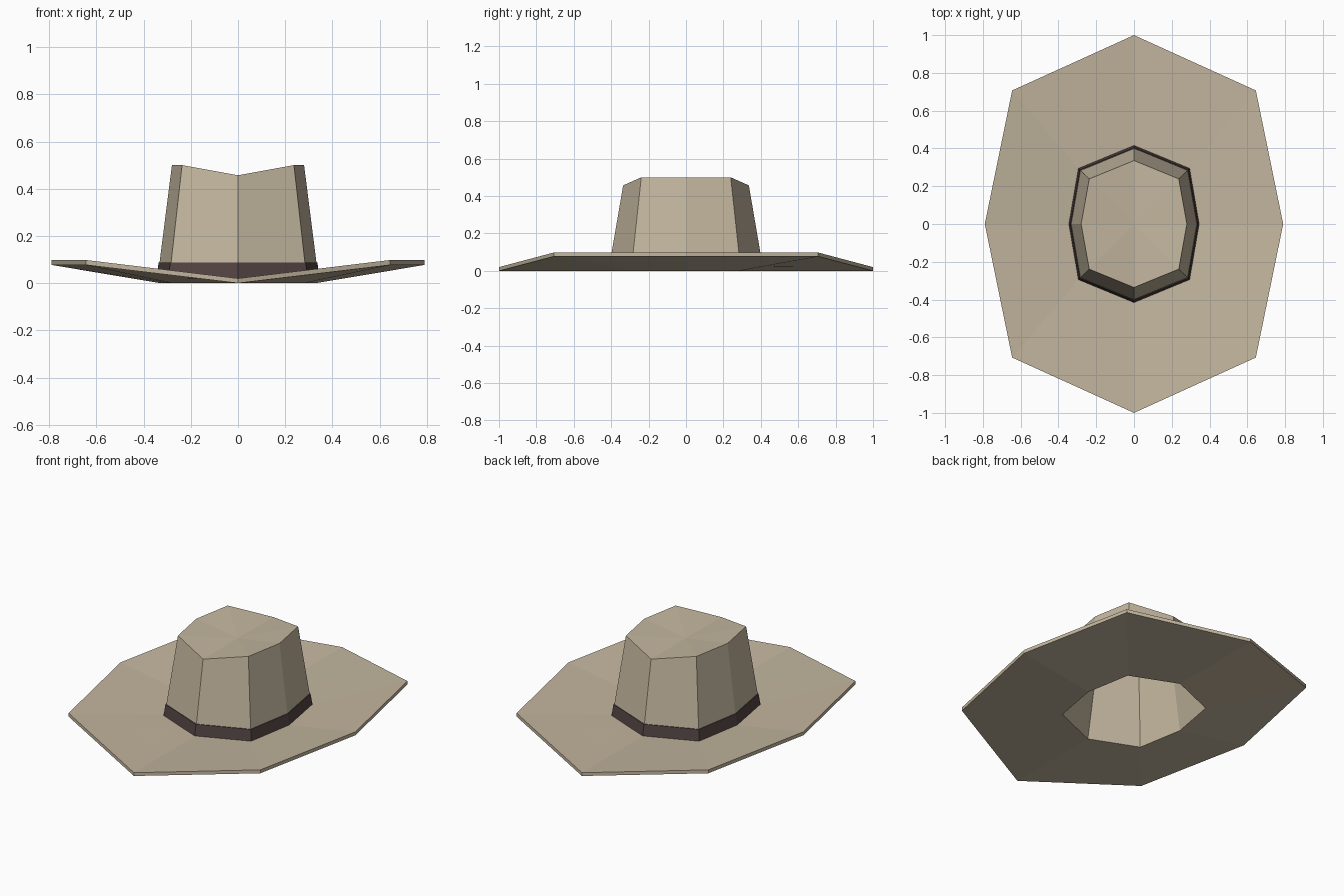
import bpy, bmesh
from mathutils import Vector

if "Cube" in bpy.data.objects:
    bpy.data.objects.remove(bpy.data.objects["Cube"])


def material(name, rgb):
    m = bpy.data.materials.new(name)
    m.diffuse_color = (*rgb, 1)
    m.use_nodes = True
    m.node_tree.nodes["Principled BSDF"].inputs["Base Color"].default_value = m.diffuse_color
    return m


tan = material("tan_felt", (0.55, 0.47, 0.345))
brown = material("dark_brown_ribbon", (0.085, 0.057, 0.055))


def octagon(side, diag, end, z_side, z_diag, z_end):
    """Eight-sided ring from its +x, +x+y and +y corners, mirrored both ways."""
    dx, dy = diag
    return [Vector(p) for p in (
        (side, 0, z_side), (dx, dy, z_diag), (0, end, z_end), (-dx, dy, z_diag),
        (-side, 0, z_side), (-dx, -dy, z_diag), (0, -end, z_end), (dx, -dy, z_diag))]


def loft(name, rings, mat, start=None, finish=None, closed=False):
    """Skin successive rings; optional centre points fan the ends shut."""
    bm = bmesh.new()
    loops = [[bm.verts.new(p) for p in r] for r in rings]
    pairs = list(zip(loops, loops[1:]))
    if closed:
        pairs.append((loops[-1], loops[0]))
    for a, b in pairs:
        for i in range(8):
            j = (i + 1) % 8
            bm.faces.new((a[i], a[j], b[j], b[i]))
    for centre, ring in ((start, loops[0]), (finish, loops[-1])):
        if centre:
            c = bm.verts.new(centre)
            for i in range(8):
                bm.faces.new((c, ring[i], ring[(i + 1) % 8]))
    bmesh.ops.recalc_face_normals(bm, faces=bm.faces)
    me = bpy.data.meshes.new(name)
    bm.to_mesh(me)
    bm.free()
    me.materials.append(mat)
    ob = bpy.data.objects.new(name, me)
    bpy.context.collection.objects.link(ob)
    return ob


# Crown rings
top = octagon(0.28, (0.237, 0.239), 0.336, 0.5, 0.5, 0.457)
base = octagon(0.341, (0.291, 0.291), 0.411, 0.02, 0.02, 0.02)
# Brim rings: sides curl up, front and back stay low
brim_top = octagon(0.79, (0.645, 0.707), 1.0, 0.098, 0.098, 0.02)
brim_low = octagon(0.79, (0.645, 0.707), 1.0, 0.077, 0.077, 0.0)
# Head opening and inner crown
hole = octagon(0.33, (0.28, 0.28), 0.396, 0, 0, 0)
inner_top = octagon(0.263, (0.222, 0.224), 0.317, 0.48, 0.48, 0.437)

# Hat: dented crown, brim and hollow inside as one skin
loft("hat_crown_and_brim", [top, base, brim_top, brim_low, hole, inner_top], tan,
     start=(0, 0, 0.457), finish=(0, 0, 0.437))


# Ribbon band hugging the crown base
def on_crown(z, grow):
    ring = []
    for b, t in zip(base, top):
        p = b.lerp(t, (z - b.z) / (t.z - b.z))
        ring.append(Vector((p.x * grow, p.y * grow, z)))
    return ring


loft("hat_band", [on_crown(0.018, 1.012), on_crown(0.087, 1.012),
                  on_crown(0.087, 0.99), on_crown(0.018, 0.99)], brown, closed=True)
